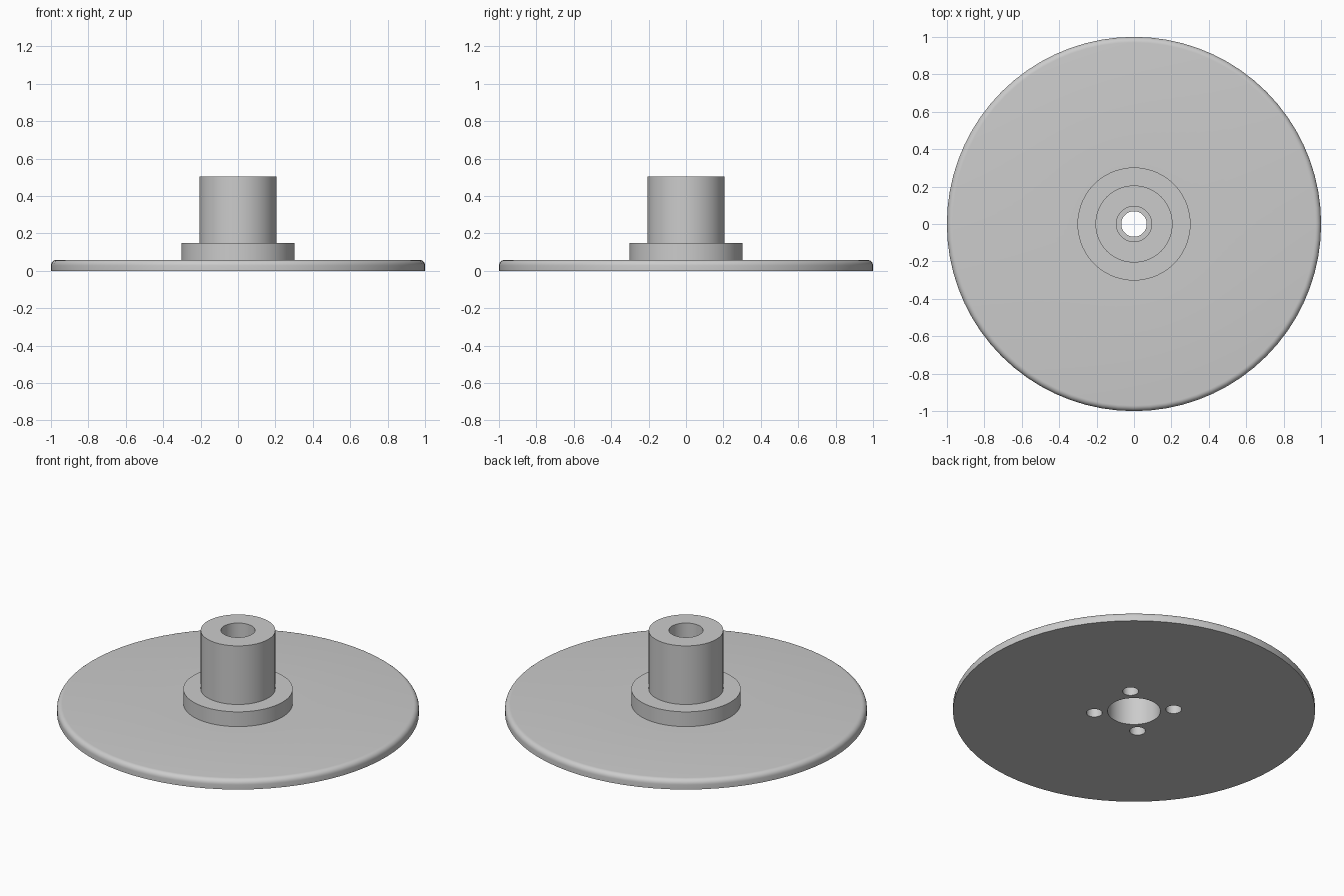
import bpy, bmesh, math

if "Cube" in bpy.data.objects:
    bpy.data.objects.remove(bpy.data.objects["Cube"], do_unlink=True)

GREY = (0.6, 0.6, 0.6, 1)
metal = bpy.data.materials.new("plain grey")
metal.use_nodes = True
metal.diffuse_color = GREY
metal.node_tree.nodes["Principled BSDF"].inputs["Base Color"].default_value = GREY


def lathe(name, profile, segments):
    """Revolve a closed (radius, height) outline around z."""
    bm = bmesh.new()
    rings = []
    for i in range(segments):
        a = 2 * math.pi * i / segments
        rings.append([bm.verts.new((r * math.cos(a), r * math.sin(a), z)) for r, z in profile])
    count = len(profile)
    for i, ring in enumerate(rings):
        after = rings[(i + 1) % segments]
        for j in range(count):
            k = (j + 1) % count
            bm.faces.new((ring[j], after[j], after[k], ring[k]))
    bmesh.ops.recalc_face_normals(bm, faces=bm.faces)
    mesh = bpy.data.meshes.new(name)
    bm.to_mesh(mesh)
    bm.free()
    obj = bpy.data.objects.new(name, mesh)
    bpy.context.collection.objects.link(obj)
    mesh.materials.append(metal)
    return obj


# Flange disc with a rounded upper rim, collar, hub and stepped bore
THICK, FILLET = 0.058, 0.03
rim = [(1 - FILLET + FILLET * math.cos(t), THICK - FILLET + FILLET * math.sin(t))
       for t in (math.pi / 2 * i / 6 for i in range(7))]
outer = [(0.146, 0), (1, 0)] + rim + [(0.302, THICK), (0.302, 0.148), (0.206, 0.148), (0.206, 0.505)]
bore = [(0.094, 0.505), (0.094, 0.36), (0.068, 0.36), (0.068, 0.25), (0.146, 0.25)]
disc = lathe("flanged_hub", outer + bore, 72)

# Four blind screw holes in the underside
bpy.context.view_layer.objects.active = disc
for i in range(4):
    a = math.pi / 4 + i * math.pi / 2
    bpy.ops.mesh.primitive_cylinder_add(vertices=32, radius=0.044, depth=0.2,
                                        location=(0.22 * math.cos(a), 0.22 * math.sin(a), 0))
    cutter = bpy.context.object
    cutter.name = "screw_hole_cutter"
    cutter.hide_render = True
    cutter.data.materials.append(metal)
    cut = disc.modifiers.new("screw_hole", "BOOLEAN")
    cut.operation = "DIFFERENCE"
    cut.solver = "EXACT"
    cut.object = cutter
    bpy.context.view_layer.objects.active = disc
    bpy.ops.object.modifier_apply(modifier=cut.name)
    bpy.data.objects.remove(cutter, do_unlink=True)

# Smooth walls, crisp edges
bpy.ops.object.select_all(action="DESELECT")
disc.select_set(True)
bpy.context.view_layer.objects.active = disc
bpy.ops.object.shade_smooth_by_angle(angle=math.radians(30))
